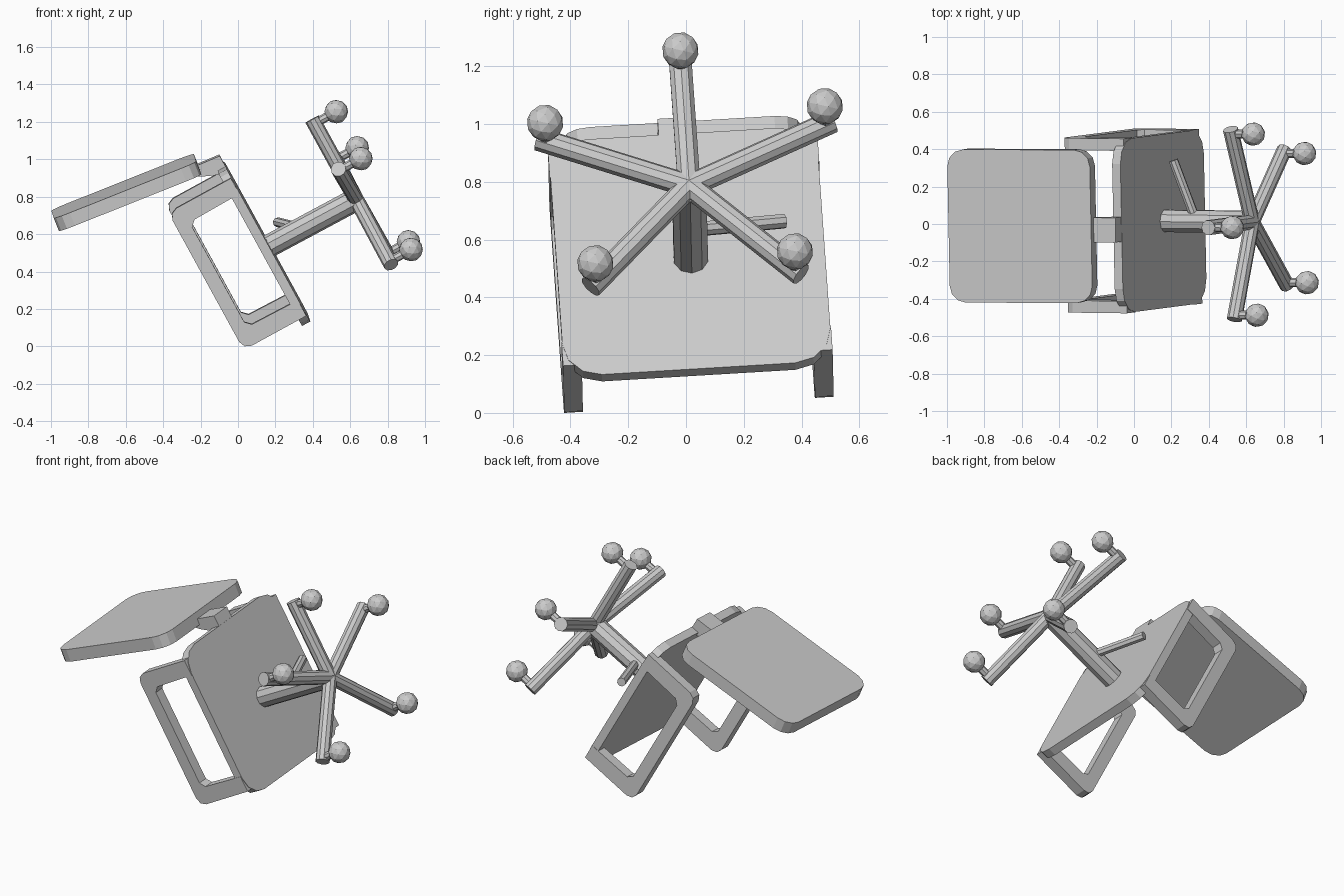
import bpy, bmesh, math
from mathutils import Vector, Matrix

cube = bpy.data.objects.get("Cube")
if cube:
    bpy.data.objects.remove(cube, do_unlink=True)

# Single grey material
grey = bpy.data.materials.new("light grey")
grey.use_nodes = True
grey.diffuse_color = (0.6, 0.6, 0.6, 1)
grey.node_tree.nodes["Principled BSDF"].inputs["Base Color"].default_value = (0.6, 0.6, 0.6, 1)

# Frame of the toppled chair: x sideways, y backwards, z up from the seat underside
side = Vector((0.02, -1.0, -0.06)).normalized()
back = Vector((-0.48, -0.065, 0.875))
back = (back - side * back.dot(side)).normalized()
up = side.cross(back)
CHAIR = Matrix((side, back, up)).transposed().to_4x4()
CHAIR.translation = (0.157, 0.015, 0.56)

# Profile plane (y, z) extruded along x
SIDEWAYS = Matrix(((0, 0, 1, 0), (1, 0, 0, 0), (0, 1, 0, 0), (0, 0, 0, 1)))


def finish(name, bm, local):
    bmesh.ops.transform(bm, matrix=CHAIR @ local, verts=bm.verts)
    bmesh.ops.recalc_face_normals(bm, faces=bm.faces)
    mesh = bpy.data.meshes.new(name)
    bm.to_mesh(mesh)
    bm.free()
    mesh.materials.append(grey)
    obj = bpy.data.objects.new(name, mesh)
    bpy.context.collection.objects.link(obj)
    return obj


def prism(name, points, thickness, local):
    """Extrude a flat outline, centred on its plane."""
    bm = bmesh.new()
    face = bm.faces.new([bm.verts.new((p[0], p[1], -thickness / 2)) for p in points])
    ext = bmesh.ops.extrude_face_region(bm, geom=[face])
    top = [v for v in ext["geom"] if isinstance(v, bmesh.types.BMVert)]
    bmesh.ops.translate(bm, vec=(0, 0, thickness), verts=top)
    return finish(name, bm, local)


def rounded_rect(w, h, r, steps=3):
    pts = []
    for i, (sx, sy) in enumerate(((1, 1), (-1, 1), (-1, -1), (1, -1))):
        for k in range(steps + 1):
            a = math.radians(90 * (i + k / steps))
            pts.append((sx * (w / 2 - r) + r * math.cos(a),
                        sy * (h / 2 - r) + r * math.sin(a)))
    return pts


def rod(name, start, end, radius, sides):
    start, end = Vector(start), Vector(end)
    axis = end - start
    bm = bmesh.new()
    bmesh.ops.create_cone(bm, cap_ends=True, segments=sides, radius1=radius,
                          radius2=radius, depth=axis.length)
    turn = axis.to_track_quat('Z', 'Y').to_matrix().to_4x4()
    return finish(name, bm, Matrix.Translation((start + end) / 2) @ turn)


# Seat and backrest cushions
prism("seat", rounded_rect(0.93, 0.93, 0.13), 0.05, Matrix.Translation((0, 0, 0.025)))
lean = Matrix.Translation((-0.006, 0.593, 0.535)) @ Matrix.Rotation(math.radians(90 - 7), 4, 'X')
prism("backrest", rounded_rect(0.82, 0.82, 0.09), 0.075, lean)

# Bent bracket joining seat and backrest
bracket = [(0.40, 0.0), (0.53, 0.0), (0.55, 0.2), (0.515, 0.2),
           (0.48, 0.14), (0.44, 0.045), (0.40, 0.045)]
prism("backrest_bracket", bracket, 0.132, Matrix.Translation((0.015, 0, 0.002)) @ SIDEWAYS)

# Armrest loops, open towards the seat
half = [(0.42, 0.003), (0.42, 0.335), (0.405, 0.37), (0.37, 0.385)]
inner = [(0.29, 0.31), (0.32, 0.28), (0.325, 0.003)]
loop = (half + [(-y, z) for y, z in reversed(half)]
        + [(-y, z) for y, z in reversed(inner)] + inner)
for name, x in (("front_armrest", 0.435), ("rear_armrest", -0.435)):
    prism(name, loop, 0.065, Matrix.Translation((x, 0, 0)) @ SIDEWAYS)

# Column and height lever
hub = Vector((0, -0.03, -0.525))
rod("column", (0, -0.025, 0.01), hub, 0.062, 10)
rod("height_lever", (0.0, -0.02, -0.19), (-0.33, 0.045, -0.093), 0.026, 8)

# Five base legs, each with a stem and a ball caster
tips = [(0, 0.46), (0.51, 0.19), (-0.51, 0.19), (0.365, -0.405), (-0.365, -0.405)]
for i, (x, y) in enumerate(tips, 1):
    tip = Vector((x, y, hub.z))
    rod(f"base_leg_{i}", hub, tip, 0.041, 10)
    inward = (hub - tip).normalized()
    foot = tip + inward * 0.027
    ball = foot + Vector((0, 0, -0.132))
    rod(f"caster_stem_{i}", foot, ball, 0.024, 8)
    bm = bmesh.new()
    bmesh.ops.create_icosphere(bm, subdivisions=2, radius=0.064)
    finish(f"caster_ball_{i}", bm, Matrix.Translation(ball))
